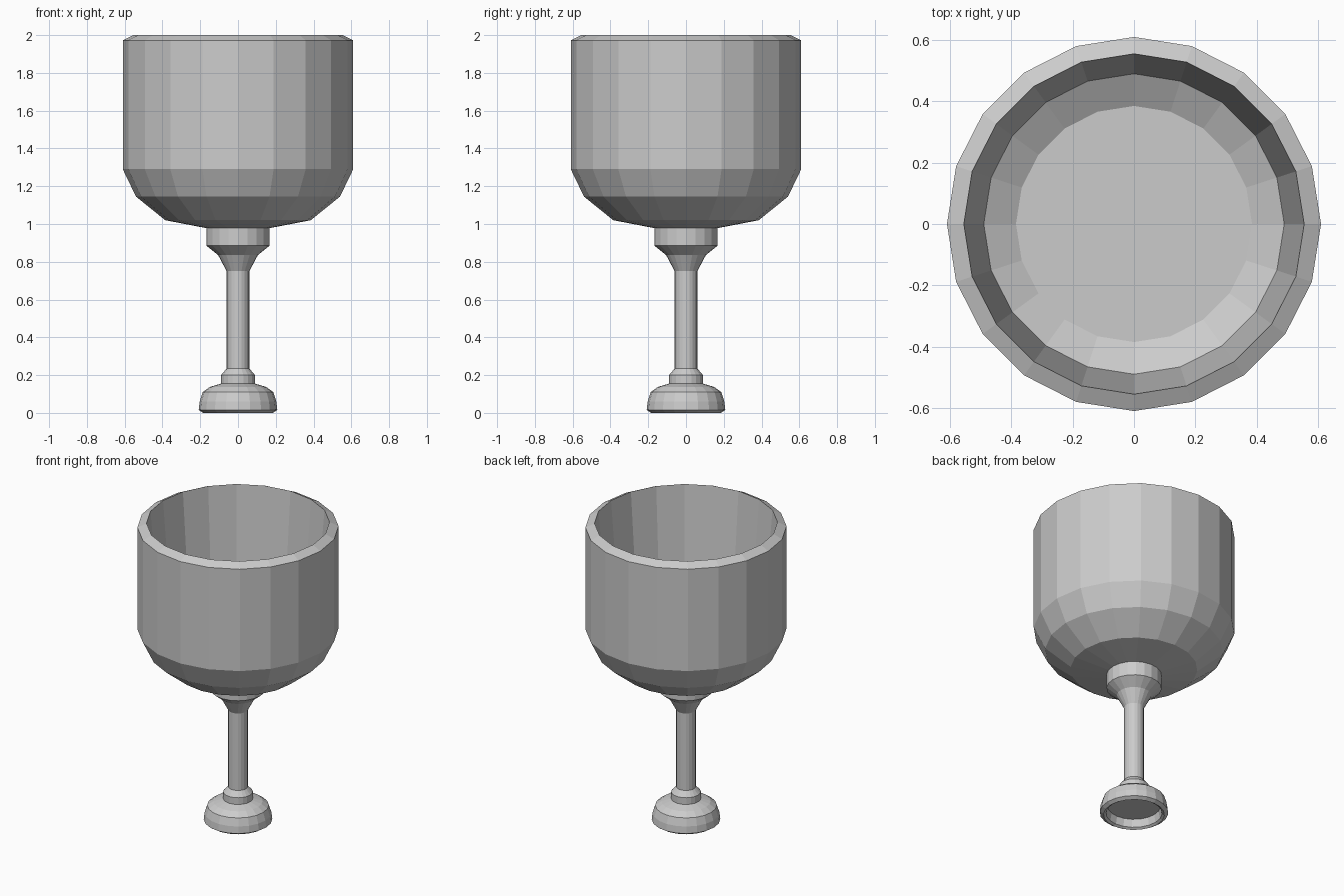
import bpy, bmesh
from math import sin, cos, pi

if "Cube" in bpy.data.objects:
    bpy.data.objects.remove(bpy.data.objects["Cube"])

SIDES = 20


def lathe(name, profile):
    """Spin an (r, z) profile around z; a radius of 0 closes the end."""
    bm = bmesh.new()
    rings = []
    for r, z in profile:
        if r == 0:
            rings.append([bm.verts.new((0, 0, z))] * SIDES)
        else:
            rings.append([bm.verts.new((r * cos(2 * pi * i / SIDES),
                                        r * sin(2 * pi * i / SIDES), z))
                          for i in range(SIDES)])
    for a, b in zip(rings, rings[1:]):
        for i in range(SIDES):
            j = (i + 1) % SIDES
            corners = list(dict.fromkeys((a[i], a[j], b[j], b[i])))
            bm.faces.new(corners)
    mesh = bpy.data.meshes.new(name)
    bm.to_mesh(mesh)
    bm.free()
    obj = bpy.data.objects.new(name, mesh)
    bpy.context.collection.objects.link(obj)
    return obj


# foot: hollow underside, rounded shoulder
lathe("foot", [(0, 0.06), (0.16, 0.06), (0.17, 0.01), (0.185, 0), (0.208, 0.015),
               (0.203, 0.06), (0.187, 0.11), (0.15, 0.137), (0.09, 0.155)])

# stem: small ring, shaft, flare and collar
lathe("stem", [(0.09, 0.155), (0.09, 0.2), (0.06, 0.235), (0.06, 0.75),
               (0.105, 0.835), (0.167, 0.885), (0.167, 0.978)])

# bowl: outer wall, bevelled rim, tapered inner wall and flat floor
lathe("bowl", [(0.167, 0.978), (0.385, 1.02), (0.54, 1.145), (0.61, 1.29),
               (0.61, 1.972), (0.555, 2.0), (0.49, 1.2), (0.385, 1.14), (0, 1.14)])
